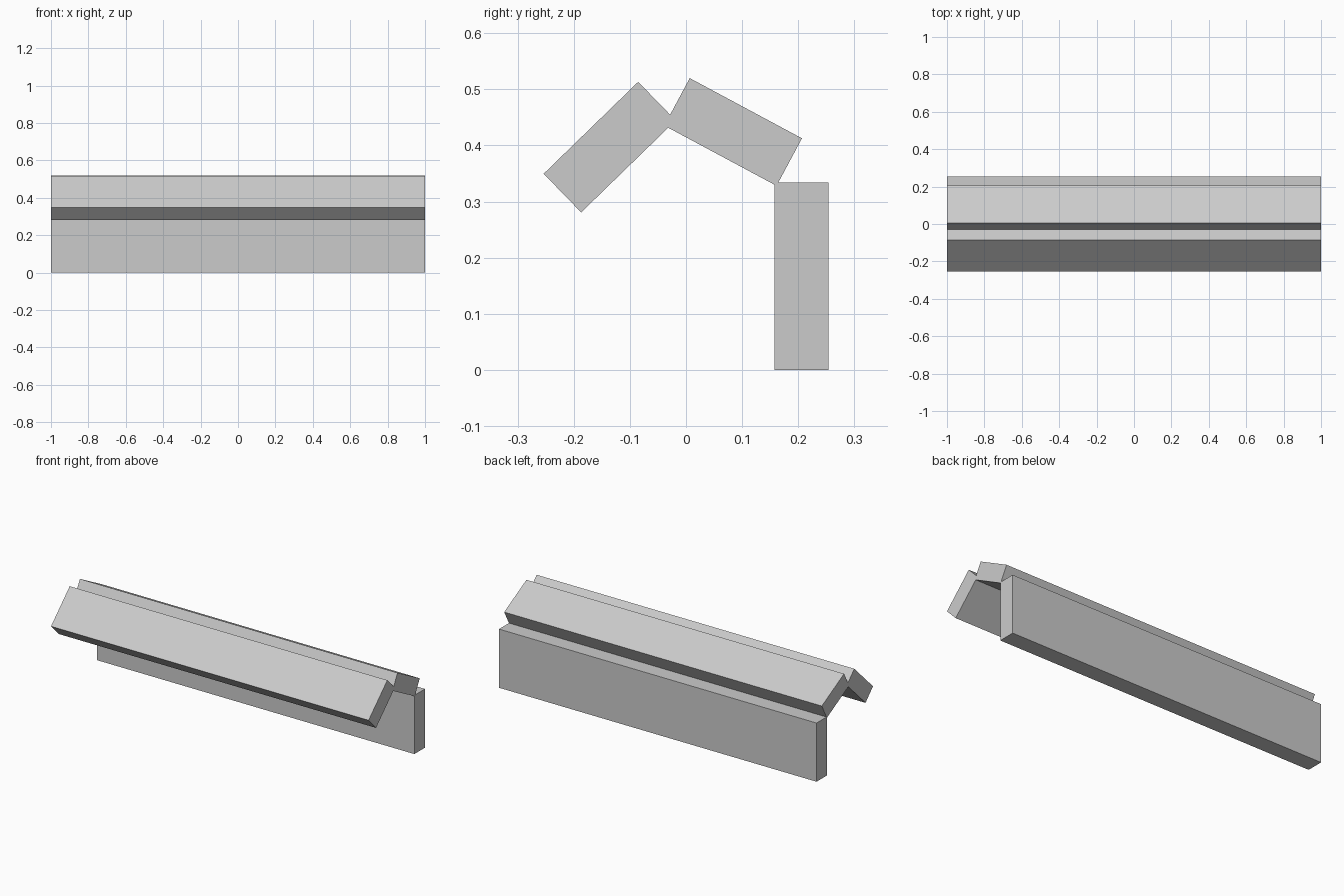
import bpy
import math

cube = bpy.data.objects.get("Cube")
if cube:
    bpy.data.objects.remove(cube, do_unlink=True)

grey = bpy.data.materials.new("plain grey")
grey.use_nodes = True
COLOUR = (0.6, 0.6, 0.6, 1)
grey.diffuse_color = COLOUR
grey.node_tree.nodes["Principled BSDF"].inputs["Base Color"].default_value = COLOUR

LENGTH = 2.0
THICK = 0.096


def slab(name, y, z, width, tilt):
    """Long plank centred at (y, z), its width tilted about the x axis."""
    bpy.ops.mesh.primitive_cube_add(size=1, location=(0, y, z))
    ob = bpy.context.object
    ob.name = name
    ob.scale = (LENGTH, width, THICK)
    ob.rotation_euler.x = math.radians(tilt)
    bpy.ops.object.transform_apply(location=False, rotation=True, scale=True)
    ob.data.materials.append(grey)


# Upright back wall and the two pitched slabs above it
slab("back_wall", 0.206, 0.167, 0.334, 90)
slab("rear_roof_slab", 0.084, 0.424, 0.227, -28.2)
slab("front_roof_slab", -0.136, 0.397, 0.235, 44.2)
